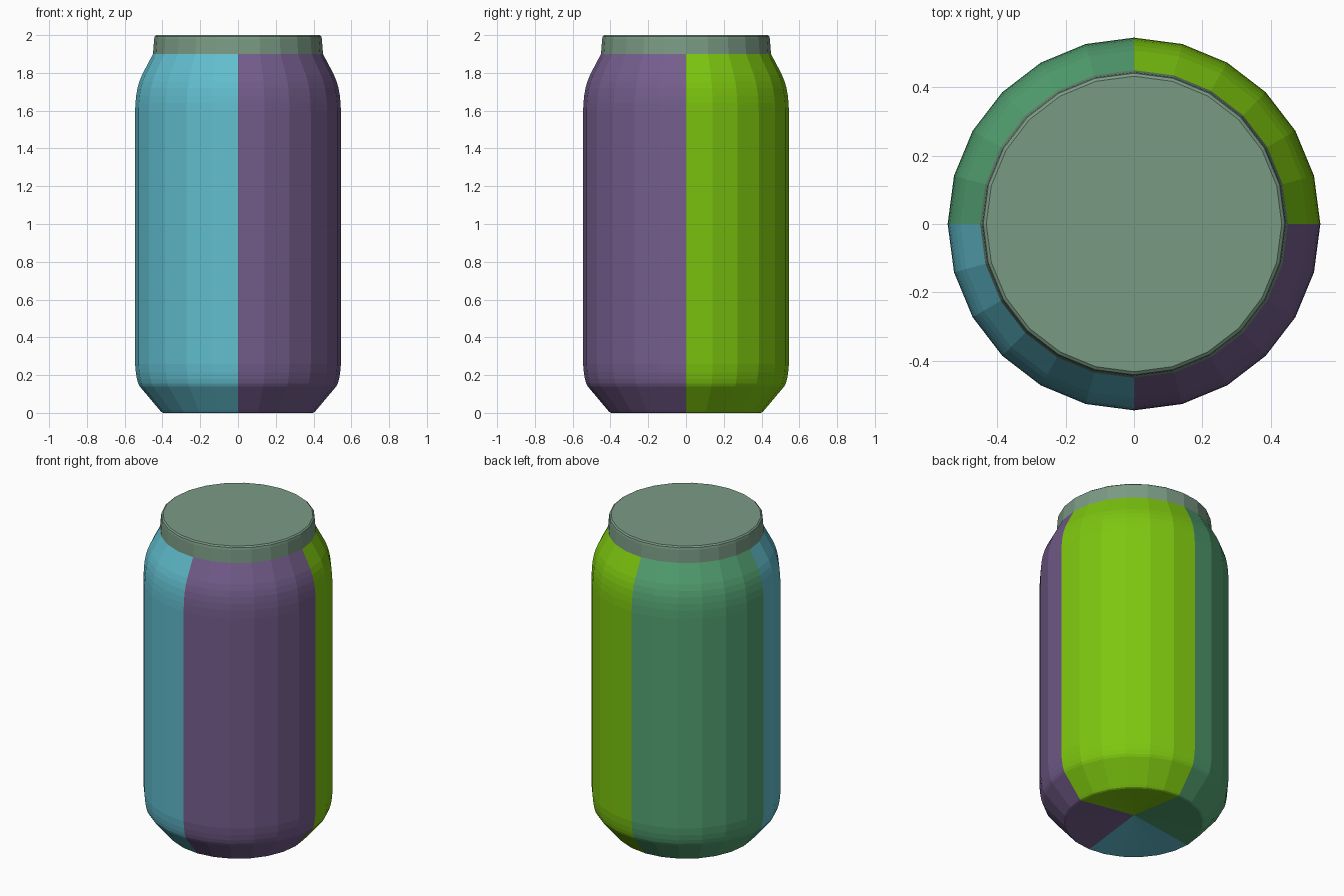
import bpy, bmesh
from math import pi, sin, cos

SIDES = 24

cube = bpy.data.objects.get("Cube")
if cube:
    bpy.data.objects.remove(cube, do_unlink=True)


def linear(v):
    v /= 255
    return v / 12.92 if v <= 0.04045 else ((v + 0.055) / 1.055) ** 2.4


def material(name, r, g, b):
    colour = (linear(r), linear(g), linear(b), 1)
    mat = bpy.data.materials.new(name)
    mat.use_nodes = True
    mat.diffuse_color = colour
    mat.node_tree.nodes["Principled BSDF"].inputs["Base Color"].default_value = colour
    return mat


def lathe(name, profile, mats, pick=lambda c: 0):
    """Turn a (radius, height) profile about z; radius 0 becomes a pole."""
    bm = bmesh.new()
    rings = []
    for r, z in profile:
        if r == 0:
            rings.append([bm.verts.new((0, 0, z))] * SIDES)
        else:
            rings.append([bm.verts.new((r * cos(2 * pi * i / SIDES), r * sin(2 * pi * i / SIDES), z))
                          for i in range(SIDES)])
    for low, high in zip(rings, rings[1:]):
        for i in range(SIDES):
            j = (i + 1) % SIDES
            corners = dict.fromkeys((low[i], low[j], high[j], high[i]))
            face = bm.faces.new(list(corners))
            face.material_index = pick(face.calc_center_median())
    mesh = bpy.data.meshes.new(name)
    bm.to_mesh(mesh)
    bm.free()
    for mat in mats:
        mesh.materials.append(mat)
    obj = bpy.data.objects.new(name, mesh)
    bpy.context.collection.objects.link(obj)
    return obj


def quadrant(c):
    return (0 if c.x < 0 else 1) + (0 if c.y < 0 else 2)


# Can body: dished base, sloped foot, straight wall and rounded shoulder,
# coloured in four quarter panels
panels = [material("sky_blue", 97, 189, 206), material("purple", 116, 93, 140),
          material("sea_green", 83, 162, 114), material("lime_green", 125, 198, 15)]
body = [(0, 0.05), (0.395, 0), (0.405, 0.004), (0.415, 0.015), (0.52, 0.14),
        (0.528, 0.155), (0.535, 0.18), (0.541, 0.215), (0.545, 0.26),
        (0.545, 1.59), (0.543, 1.64), (0.539, 1.68), (0.532, 1.72),
        (0.522, 1.755), (0.508, 1.79), (0.45, 1.9)]
lathe("can_body", body, panels, quadrant)

# Lid: slightly tapered band with a softened rim and flat top
lid = [(0.45, 1.9), (0.444, 1.98), (0.441, 1.993), (0.432, 2.0), (0, 2.0)]
lathe("can_lid", lid, [material("grey_green", 122, 154, 132)])
